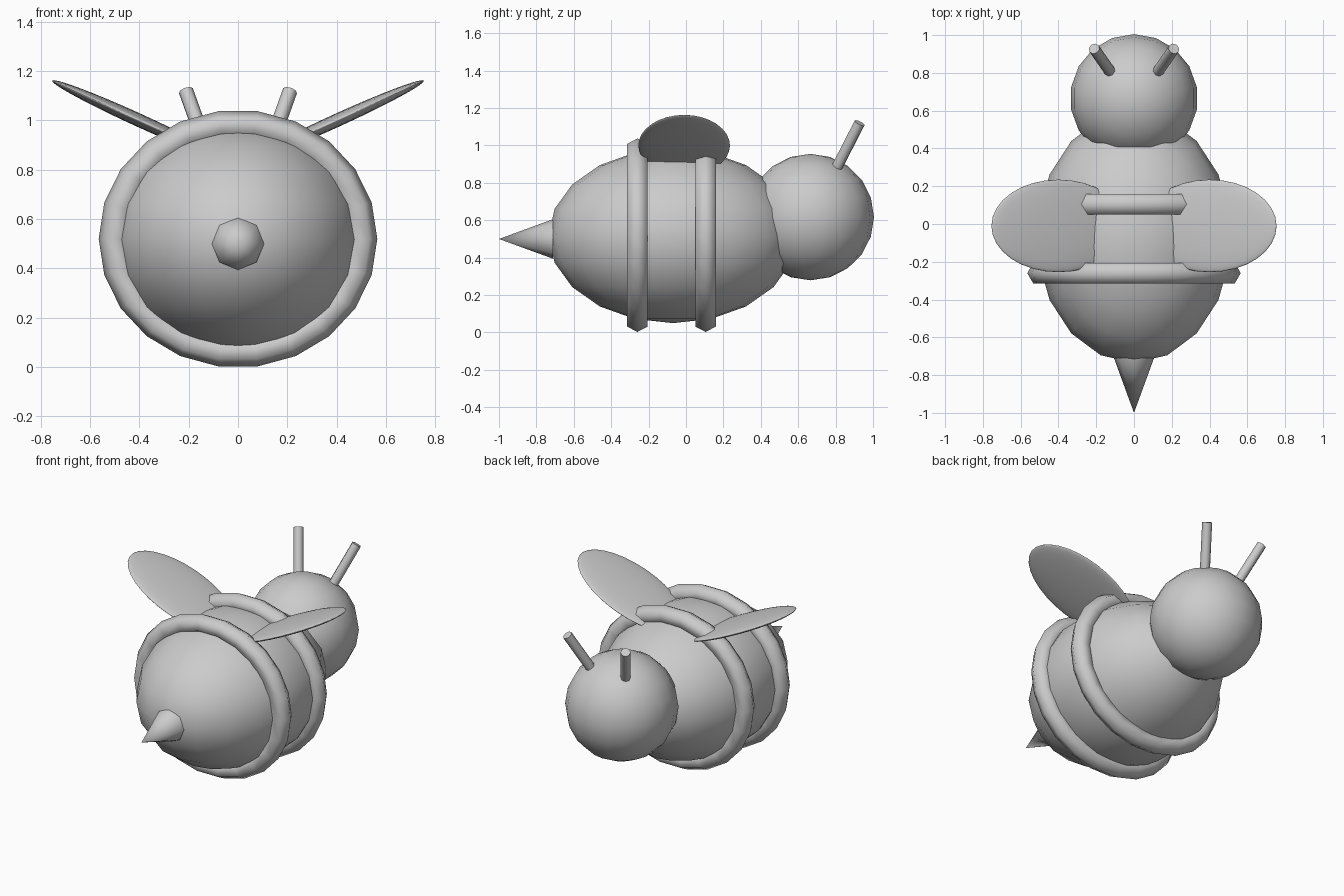
import bpy
from math import radians, pi
from mathutils import Vector

cube = bpy.data.objects.get("Cube")
if cube:
    bpy.data.objects.remove(cube, do_unlink=True)

grey = bpy.data.materials.new("plain grey")
grey.use_nodes = True
colour = (0.6, 0.6, 0.6, 1)
grey.diffuse_color = colour
grey.node_tree.nodes["Principled BSDF"].inputs["Base Color"].default_value = colour


def finish(name, scale=(1, 1, 1), angle=60):
    ob = bpy.context.object
    ob.name = name
    ob.scale = scale
    ob.data.materials.append(grey)
    bpy.ops.object.shade_smooth_by_angle(angle=radians(angle))
    return ob


def ellipsoid(name, centre, radii, segments=18, rings=10, tilt=0):
    bpy.ops.mesh.primitive_uv_sphere_add(
        segments=segments, ring_count=rings, radius=1,
        location=centre, rotation=(0, tilt, 0))
    return finish(name, radii)


def stripe_ring(name, y):
    # Hexagonal tube, slightly squashed in height
    bpy.ops.mesh.primitive_torus_add(
        major_segments=22, minor_segments=6, major_radius=0.502,
        minor_radius=0.063, location=(0, y, 0.52), rotation=(pi / 2, 0, 0))
    return finish(name, (1, 0.925, 1), 70)


def antenna(name, side):
    low = Vector((side * 0.118, 0.795, 0.86))
    tip = Vector((side * 0.211, 0.928, 1.12))
    axis = tip - low
    bpy.ops.mesh.primitive_cylinder_add(
        vertices=8, radius=0.03, depth=axis.length, location=(low + tip) / 2,
        rotation=axis.to_track_quat('Z', 'Y').to_euler())
    return finish(name)


# Body and head
ellipsoid("body", (0, -0.07, 0.517), (0.516, 0.665, 0.467))
ellipsoid("head", (0, 0.665, 0.617), (0.338, 0.34, 0.338))

# Raised stripes around the body
stripe_ring("rear_stripe", -0.26)
stripe_ring("front_stripe", 0.105)

# Stinger
bpy.ops.mesh.primitive_cone_add(
    vertices=8, radius1=0.106, depth=0.29,
    location=(0, -0.855, 0.5), rotation=(pi / 2, 0, 0))
finish("stinger")

# Paired wings and antennae
for label, side in (("left", 1), ("right", -1)):
    ellipsoid(label + "_wing", (side * 0.4, -0.01, 1.0), (0.39, 0.245, 0.027),
              32, 16, -side * radians(24.5))
    antenna(label + "_antenna", side)
